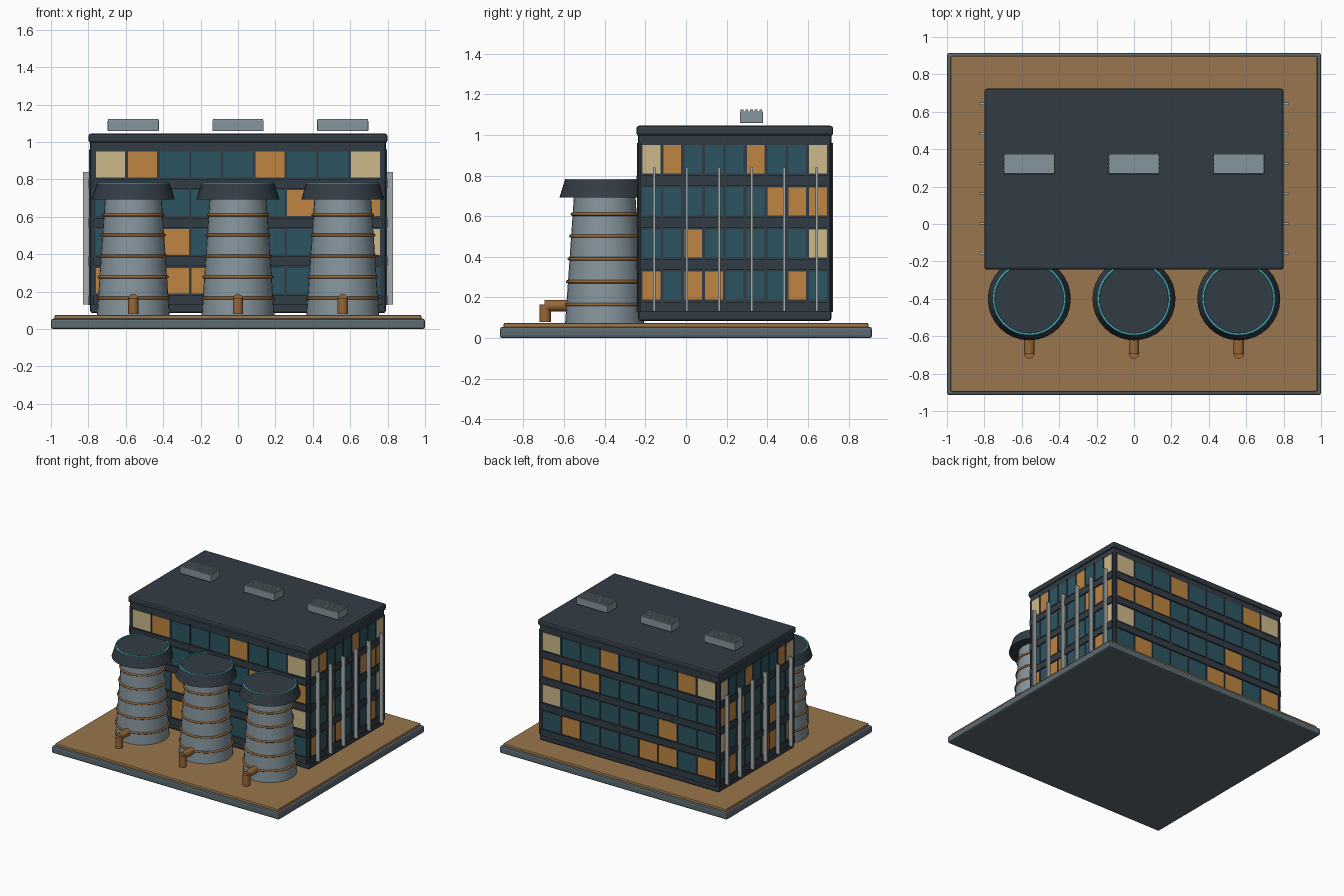
import bpy, math
from mathutils import Vector

if "Cube" in bpy.data.objects:
    bpy.data.objects.remove(bpy.data.objects["Cube"])


def mat(name, rgb):
    m = bpy.data.materials.new(name)
    m.diffuse_color = [(c / 255) ** 2.2 for c in rgb] + [1]
    m.use_nodes = True
    m.node_tree.nodes["Principled BSDF"].inputs["Base Color"].default_value = m.diffuse_color
    return m


DARK = mat("dark_slate", (54, 63, 71))
SLATE = mat("blue_grey", (132, 148, 156))
STONE = mat("base_stone", (92, 106, 112))
EARTH = mat("earth", (152, 117, 78))
COPPER = mat("copper", (150, 103, 58))
CYAN = mat("cyan_trim", (70, 175, 190))
FIN = mat("pale_fin", (165, 172, 170))
GLASS = {"T": mat("teal_glass", (48, 86, 98)),
         "O": mat("amber_glass", (190, 132, 68)),
         "C": mat("cream_glass", (204, 184, 138))}


def box(name, x, y, z, m, bevel=0):
    """Box from (min, max) ranges."""
    bpy.ops.mesh.primitive_cube_add(size=1, location=[(a + b) / 2 for a, b in (x, y, z)])
    o = bpy.context.object
    o.name = name
    o.scale = [b - a for a, b in (x, y, z)]
    bpy.ops.object.transform_apply(location=False, rotation=False, scale=True)
    o.data.materials.append(m)
    if bevel:
        b = o.modifiers.new("bevel", "BEVEL")
        b.width, b.segments = bevel, 2
    return o


def cone(name, p, q, r1, r2, m, sides=32):
    """Round tapered part from p to q."""
    p, q = Vector(p), Vector(q)
    bpy.ops.mesh.primitive_cone_add(vertices=sides, radius1=r1, radius2=r2,
                                    depth=(q - p).length, location=(p + q) / 2,
                                    rotation=(q - p).to_track_quat("Z", "Y").to_euler())
    o = bpy.context.object
    o.name = name
    o.data.materials.append(m)
    bpy.ops.object.shade_smooth_by_angle(angle=math.radians(35))


def ring(name, loc, r, thick, m):
    bpy.ops.mesh.primitive_torus_add(location=loc, major_radius=r, minor_radius=thick,
                                     major_segments=32, minor_segments=8)
    o = bpy.context.object
    o.name = name
    o.data.materials.append(m)
    bpy.ops.object.shade_smooth_by_angle(angle=math.radians(60))


# Base and ground
box("base_plinth", (-1, 1), (-.915, .915), (0, .055), STONE, .012)
box("ground_slab", (-.98, .98), (-.897, .897), (.05, .075), EARTH, .006)

# Main block and roof
CY, HX, HY = .24, .79, .475
box("main_block", (-HX, HX), (CY - HY, CY + HY), (.085, 1.03), DARK, .012)
box("roof_slab", (-.8, .8), (CY - .484, CY + .484), (.995, 1.045), DARK, .014)

# Facades: same window pattern on all four sides, listed from the top floor down
PATTERN = ["COTTTOTTC", "TTTTTTOOO", "TTOTTTTTC", "OTOOTTTOT"]
ROWS = [.88, .673, .466, .258]


def facade(side, along, half, face, s):
    """along='x' puts the wall at y=CY+s*face, along='y' at x=s*face."""
    pitch = half * 2 * .97 / 9
    wide = pitch * (.91 if along == "x" else .85)

    def panel(name, u0, u1, z0, z1, out, m):
        d = sorted((s * (face - .01), s * (face + out)))
        if along == "x":
            return box(name, (u0, u1), (CY + d[0], CY + d[1]), (z0, z1), m)
        return box(name, d, (CY + u0, CY + u1), (z0, z1), m)

    for zc, colours in zip(ROWS, PATTERN):
        for i, c in enumerate(colours):
            u = (i - 4) * pitch
            panel(side + "_window", u - wide / 2, u + wide / 2, zc - .069, zc + .069, .004, GLASS[c])
        panel(side + "_floor_band", -half * .98, half * .98, zc - .13, zc - .079, .009, DARK)
    for i in range(10):
        u = (i - 4.5) * pitch
        panel(side + "_mullion", u - .005, u + .005, .17, .96, .007, DARK)


for s, a, b in ((-1, "front", "left"), (1, "back", "right")):
    facade(a, "x", HX, HY, s)
    facade(b, "y", HY, HX, s)
    # Vertical fins on the short sides
    for i in range(6):
        y = -.157 + i * .16
        box(b + "_fin", sorted((s * .797, s * .83)), (y - .006, y + .006), (.13, .84), FIN)

for x in (-.56, 0, .56):
    # Rooftop unit with louvres
    box("roof_unit", (x - .137, x + .137), (.265, .379), (1.058, 1.116), SLATE, .004)
    for i in range(5):
        y = .322 + (i - 2) * .023
        box("roof_unit_louvre", (x - .134, x + .134), (y - .007, y + .007), (1.11, 1.124), SLATE)

    # Cooling tower: tapered shell, hoops, flared cap and rim
    Y = -.4
    cone("tower_shell", (x, Y, .07), (x, Y, .72), .195, .15, SLATE)
    for z in (.165, .278, .39, .502, .61):
        ring("tower_hoop", (x, Y, z), .195 - (z - .07) * .069 + .002, .008, COPPER)
    cone("tower_cap", (x, Y, .693), (x, Y, .778), .222, .196, DARK)
    ring("tower_rim", (x, Y, .778), .19, .006, CYAN)

    # Drain pipe
    cone("drain_pipe", (x, -.56, .16), (x, -.695, .16), .028, .028, COPPER, 16)
    cone("drain_spout", (x, -.693, .08), (x, -.693, .166), .028, .028, COPPER, 16)
